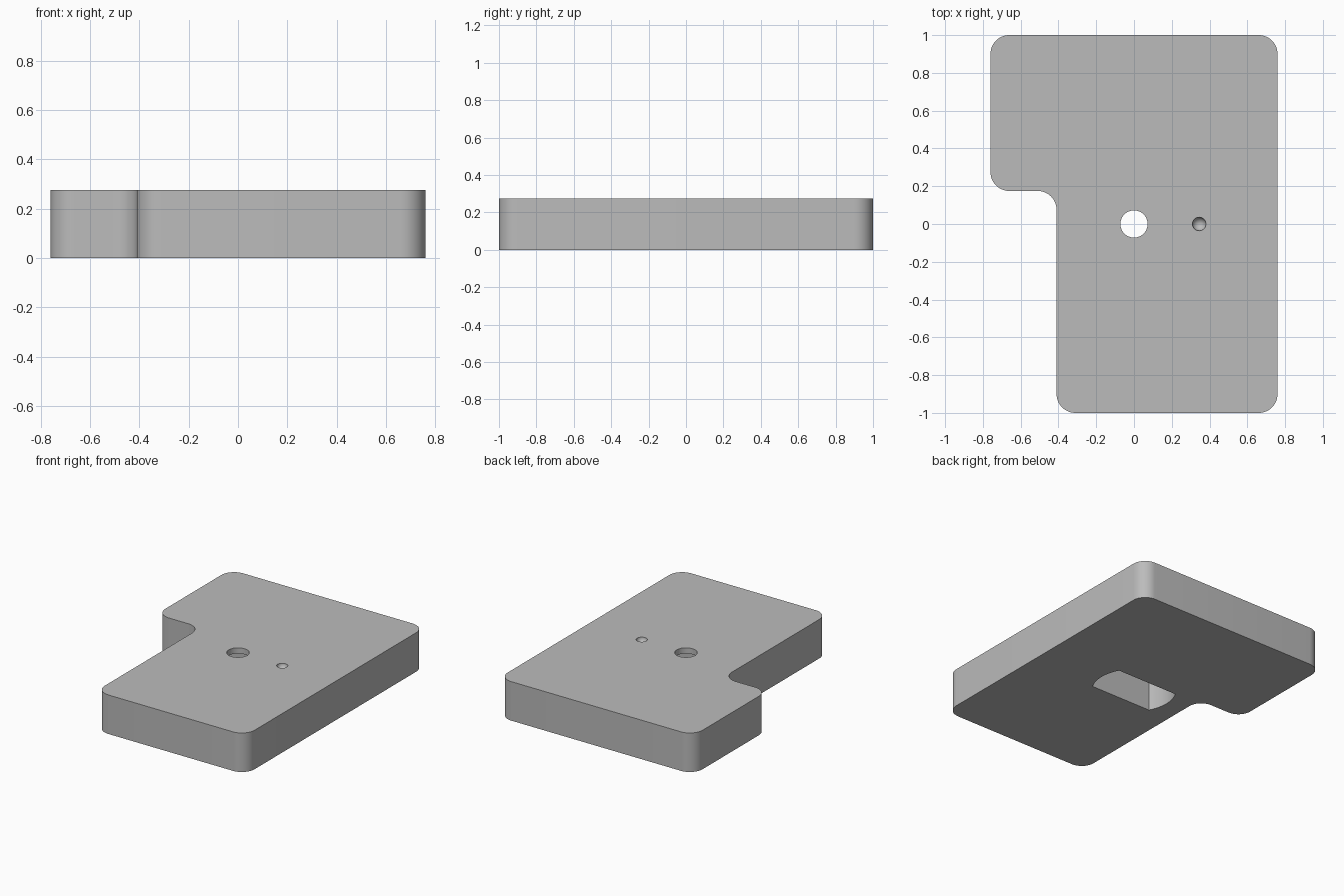
import bpy, bmesh
from math import asin, cos, pi, sin
from mathutils import Vector

HEIGHT = 0.275

cube = bpy.data.objects.get("Cube")
if cube:
    bpy.data.objects.remove(cube, do_unlink=True)

grey = bpy.data.materials.new("plain grey")
grey.use_nodes = True
grey.diffuse_color = (0.5, 0.5, 0.5, 1)
grey.node_tree.nodes["Principled BSDF"].inputs["Base Color"].default_value = grey.diffuse_color


def finish(name, bm):
    bmesh.ops.recalc_face_normals(bm, faces=bm.faces[:])
    mesh = bpy.data.meshes.new(name)
    bm.to_mesh(mesh)
    bm.free()
    mesh.materials.append(grey)
    obj = bpy.data.objects.new(name, mesh)
    bpy.context.collection.objects.link(obj)
    return obj


def prism(name, outline, bottom, top):
    """Extrude a closed xy outline between two heights."""
    bm = bmesh.new()
    face = bm.faces.new([bm.verts.new((x, y, bottom)) for x, y in outline])
    out = bmesh.ops.extrude_face_region(bm, geom=[face])
    moved = [v for v in out["geom"] if isinstance(v, bmesh.types.BMVert)]
    bmesh.ops.translate(bm, verts=moved, vec=(0, 0, top - bottom))
    return finish(name, bm)


def rounded(corners, radius, steps=12):
    """Replace each right-angled corner with a quarter arc."""
    points = []
    for i, corner in enumerate(corners):
        p = Vector(corner)
        a = (Vector(corners[i - 1]) - p).normalized() * radius
        b = (Vector(corners[(i + 1) % len(corners)]) - p).normalized() * radius
        for k in range(steps + 1):
            t = k / steps * pi / 2
            points.append(p + a * (1 - sin(t)) + b * (1 - cos(t)))
    return points


def arc(radius, start, end, steps):
    return [(radius * cos(start + (end - start) * k / steps),
             radius * sin(start + (end - start) * k / steps)) for k in range(steps + 1)]


# Stepped plate with rounded corners
plate = prism("plate", rounded([(-0.41, -1), (0.76, -1), (0.76, 1), (-0.76, 1),
                                (-0.76, 0.175), (-0.41, 0.175)], 0.1), 0, HEIGHT)

# Underside pocket: a disc trimmed by two flats
half = asin(0.135 / 0.275)
pocket_outline = arc(0.275, -half, half, 12) + arc(0.275, pi - half, pi + half, 12)
pocket = prism("pocket_cutter", pocket_outline, -0.1, HEIGHT - 0.04)

# Round hole from the top into the pocket
hole = prism("hole_cutter", arc(0.072, 0, 2 * pi, 48)[:-1], 0.15, HEIGHT + 0.1)

# Small round dimple in the top
bm = bmesh.new()
bmesh.ops.create_uvsphere(bm, u_segments=32, v_segments=17, radius=0.036)
bmesh.ops.translate(bm, verts=bm.verts[:], vec=(0.345, 0, HEIGHT))
dimple = finish("dimple_cutter", bm)

# Cut the openings, then drop the cutters
bpy.context.view_layer.objects.active = plate
for cutter in (pocket, hole, dimple):
    mod = plate.modifiers.new(cutter.name, "BOOLEAN")
    mod.operation = "DIFFERENCE"
    mod.solver = "EXACT"
    mod.object = cutter
    bpy.ops.object.modifier_apply(modifier=mod.name)
    bpy.data.objects.remove(cutter, do_unlink=True)

bpy.ops.object.select_all(action="DESELECT")
plate.select_set(True)
bpy.ops.object.shade_smooth_by_angle(angle=pi / 6)
